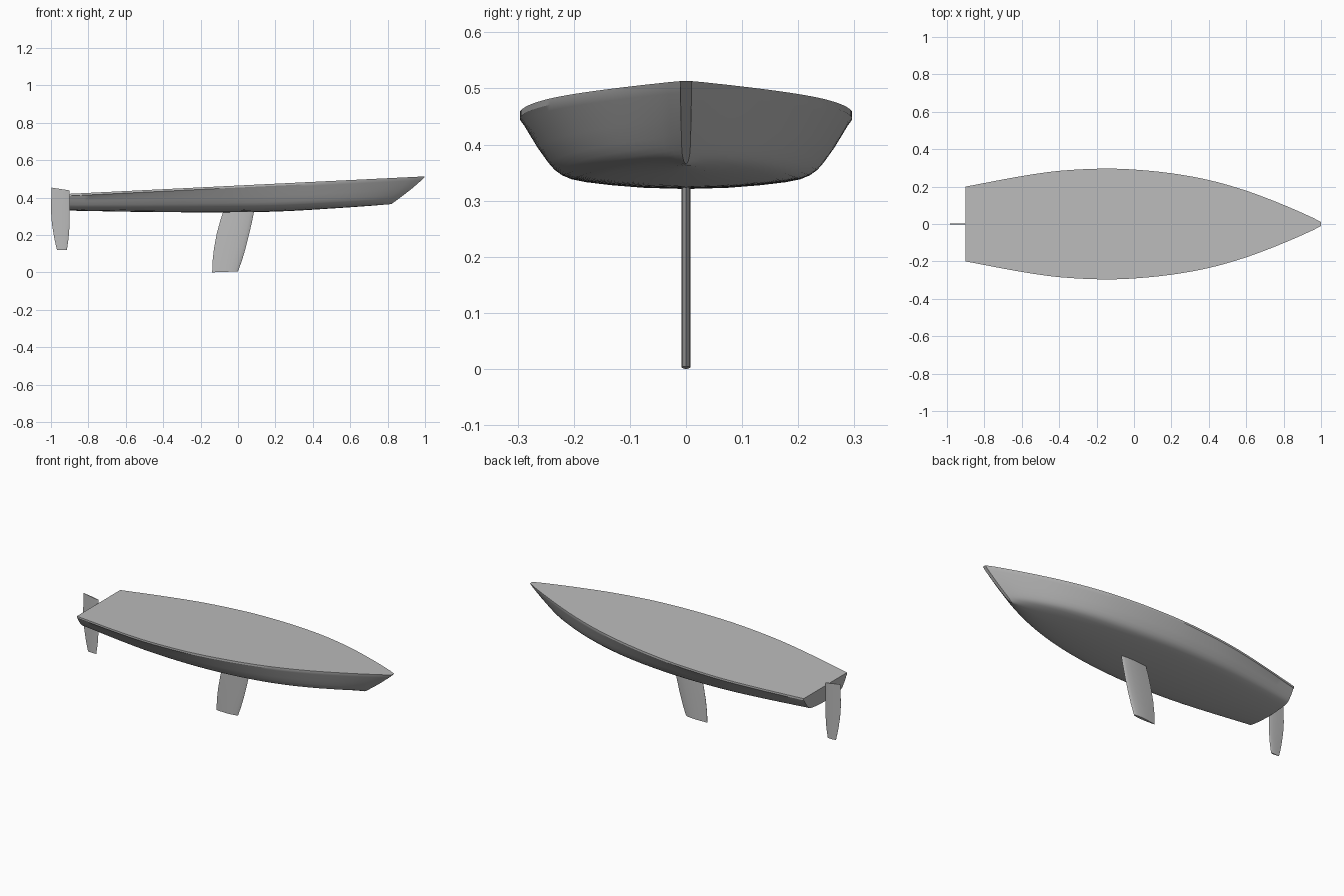
import bpy, bmesh

cube = bpy.data.objects.get("Cube")
if cube:
    bpy.data.objects.remove(cube, do_unlink=True)

grey = bpy.data.materials.new("plain_grey")
grey.use_nodes = True
grey.diffuse_color = (0.5, 0.5, 0.5, 1)
grey.node_tree.nodes["Principled BSDF"].inputs["Base Color"].default_value = grey.diffuse_color


def curve(knots, x):
    """Smooth interpolation through (position, value) knots."""
    i = 0
    while i < len(knots) - 2 and x > knots[i + 1][0]:
        i += 1

    def slope(k):
        a, b = knots[max(k - 1, 0)], knots[min(k + 1, len(knots) - 1)]
        return (b[1] - a[1]) / (b[0] - a[0])
    (x0, y0), (x1, y1) = knots[i], knots[i + 1]
    h = x1 - x0
    t = (x - x0) / h
    return (y0 * (1 + 2 * t) * (1 - t) ** 2 + h * slope(i) * t * (1 - t) ** 2
            + y1 * t * t * (3 - 2 * t) + h * slope(i + 1) * t * t * (t - 1))


def loft(name, rings, closed, angle):
    """Skin rings of points, cap both ends; open rings also get a deck."""
    bm = bmesh.new()
    loops = [[bm.verts.new(p) for p in ring] for ring in rings]
    n = len(loops[0])
    for a, b in zip(loops, loops[1:]):
        for i in range(n if closed else n - 1):
            j = (i + 1) % n
            bm.faces.new((a[i], a[j], b[j], b[i]))
    bm.faces.new(loops[0])
    bm.faces.new(loops[-1])
    if not closed:
        bm.faces.new([r[0] for r in loops] + [r[-1] for r in reversed(loops)])
    bmesh.ops.recalc_face_normals(bm, faces=bm.faces)
    mesh = bpy.data.meshes.new(name)
    bm.to_mesh(mesh)
    bm.free()
    mesh.materials.append(grey)
    obj = bpy.data.objects.new(name, mesh)
    bpy.context.collection.objects.link(obj)
    bpy.ops.object.select_all(action='DESELECT')
    obj.select_set(True)
    bpy.context.view_layer.objects.active = obj
    bpy.ops.object.shade_smooth_by_angle(angle=angle)
    return obj


# Hull: half breadth and keel height along the length, one shared section
beam = [(-0.9, 0.2), (-0.6, 0.256), (-0.4, 0.284), (-0.17, 0.296), (0, 0.291),
        (0.2, 0.271), (0.4, 0.235), (0.6, 0.178), (0.8, 0.102), (0.97, 0.027), (1, 0.01)]
keel = [(-0.9, 0.33), (-0.5, 0.323), (-0.1, 0.321), (0.2, 0.325), (0.6, 0.345), (1, 0.365)]
section = [(0.98, 0.86), (0.895, 0.55), (0.83, 0.35), (0.79, 0.25), (0.745, 0.18),
           (0.69, 0.13), (0.6, 0.09), (0.45, 0.05), (0.25, 0.015)]
rail = 0.011
rings = []
for k in range(49):
    x = -0.9 + 1.9 * k / 48
    b, low = curve(beam, x), curve(keel, x)
    top = 0.42 + 0.049 * (x + 0.9)
    rake = 0.18 * max(0, (x - 0.2) / 0.8) ** 2

    def point(f, z):
        v = (z - low) / (top - low)
        return (x - rake * (1 - v) ** 1.15, b * f, z)
    side = [point(1, top), point(1, top - rail)]
    side += [point(f, low + v * (top - low)) for f, v in section]
    rings.append(side + [point(0, low)] + [(px, -y, z) for px, y, z in reversed(side)])
loft("hull", rings, False, 0.45)


def foil(name, levels, thick):
    """Foil from rows of (aft x, aft z, fore x, fore z)."""
    shape = [(0, 0.08), (0.2, 0.5), (0.45, 0.9), (0.7, 1), (0.88, 0.75), (0.97, 0.35)]
    shape = shape + [(1, 0)] + [(c, -y) for c, y in reversed(shape)]
    rings = [[(ax + (fx - ax) * c, thick * y, az + (fz - az) * c) for c, y in shape]
             for ax, az, fx, fz in levels]
    return loft(name, rings, True, 0.6)


# Swept fin keel
foil("keel_fin", [(-0.138, 0, 0, 0.005), (-0.136, 0.06, 0.02, 0.06), (-0.128, 0.13, 0.041, 0.13),
                  (-0.113, 0.21, 0.061, 0.21), (-0.094, 0.28, 0.077, 0.28),
                  (-0.075, 0.335, 0.088, 0.335)], 0.008)

# Stern-hung rudder blade
foil("rudder", [(-0.968, 0.12, -0.915, 0.12), (-0.982, 0.18, -0.906, 0.18),
                (-0.995, 0.26, -0.9, 0.26), (-1, 0.33, -0.9, 0.33),
                (-0.997, 0.453, -0.9, 0.438)], 0.003)
